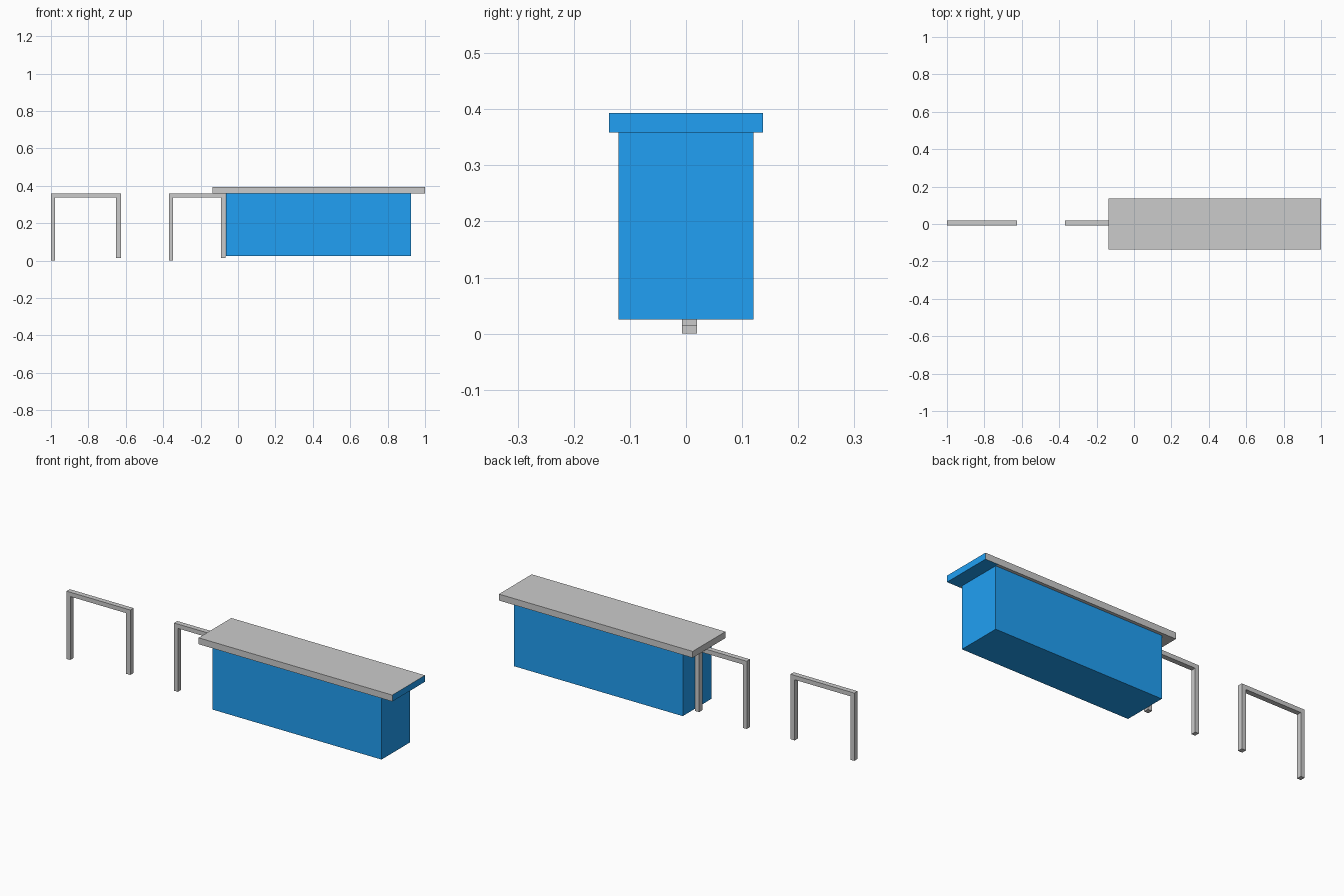
import bpy, bmesh
from mathutils import Vector

if "Cube" in bpy.data.objects:
    bpy.data.objects.remove(bpy.data.objects["Cube"])

blue = bpy.data.materials.new("blue")
blue.diffuse_color = (0.015, 0.35, 0.9, 1)
blue.use_nodes = True
blue.node_tree.nodes["Principled BSDF"].inputs["Base Color"].default_value = blue.diffuse_color
grey = bpy.data.materials.new("grey")
grey.diffuse_color = (0.8, 0.8, 0.8, 1)
grey.use_nodes = True
grey.node_tree.nodes["Principled BSDF"].inputs["Base Color"].default_value = grey.diffuse_color


def finish(name, bm, mats=()):
    bmesh.ops.recalc_face_normals(bm, faces=bm.faces[:])
    mesh = bpy.data.meshes.new(name)
    bm.to_mesh(mesh)
    bm.free()
    for m in mats:
        mesh.materials.append(m)
    ob = bpy.data.objects.new(name, mesh)
    bpy.context.collection.objects.link(ob)
    return ob


def extrude_profile(name, pts, y0, y1, mats=()):
    """Extrude an x-z outline along y; returns the open bmesh."""
    bm = bmesh.new()
    face = bm.faces.new([bm.verts.new((x, y0, z)) for x, z in pts])
    ext = bmesh.ops.extrude_face_region(bm, geom=[face])["geom"]
    moved = [g for g in ext if isinstance(g, bmesh.types.BMVert)]
    bmesh.ops.translate(bm, verts=moved, vec=(0, y1 - y0, 0))
    bmesh.ops.recalc_face_normals(bm, faces=bm.faces[:])
    return bm


def rect(x0, x1, z0, z1):
    return [(x0, z0), (x1, z0), (x1, z1), (x0, z1)]


# Counter body
finish("counter_body", extrude_profile("body", rect(-0.065, 0.925, 0.025, 0.359), -0.12, 0.12), [blue])

# Counter top: grey slab, blue on the right end and under the right overhang
bm = extrude_profile("top", rect(-0.135, 1.0, 0.359, 0.393), -0.137, 0.137)
bottom = [f for f in bm.faces if f.normal.z < -0.9]
bmesh.ops.bisect_plane(bm, geom=bottom + list(bottom[0].edges) + list(bottom[0].verts),
                       plane_co=(0.925, 0, 0), plane_no=(1, 0, 0))
bm.normal_update()
for f in bm.faces:
    under = f.normal.z < -0.9 and f.calc_center_median().x > 0.925
    f.material_index = 1 if under or f.normal.x > 0.9 else 0
finish("counter_top", bm, [grey, blue])

# Freestanding rail frames: the right leg stops slightly above the floor
for name, x0, x1 in (("outer_rail_frame", -1.0, -0.626), ("inner_rail_frame", -0.37, -0.066)):
    a, b = x0 + 0.022, x1 - 0.025
    outline = [(x0, 0), (a, 0), (a, 0.336), (b, 0.336),
               (b, 0.015), (x1, 0.015), (x1, 0.36 - 0.001), (x0, 0.36 - 0.001)]
    finish(name, extrude_profile(name, outline, -0.007, 0.02))
